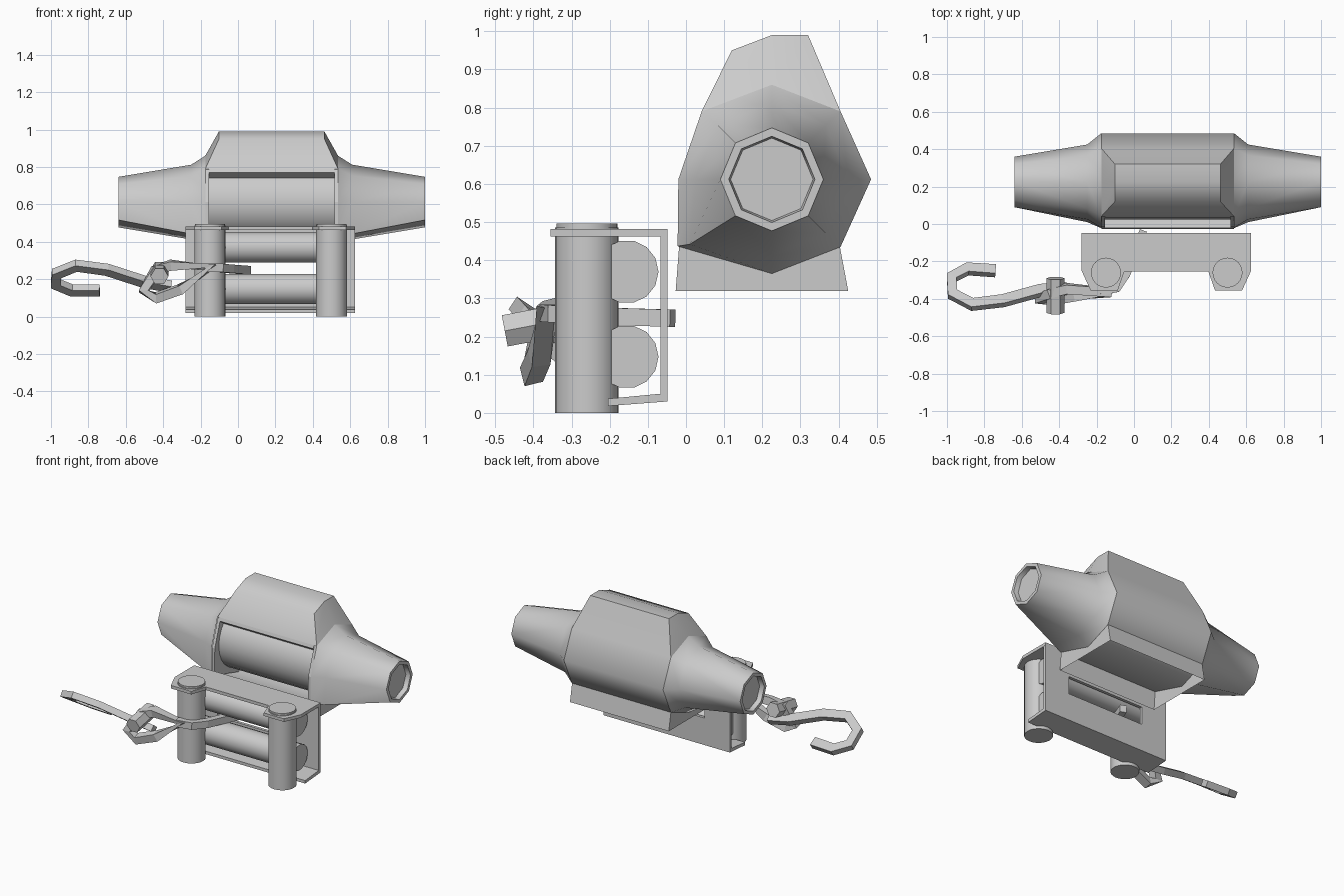
import bpy, bmesh
from math import pi, cos, sin
from mathutils import Vector

if "Cube" in bpy.data.objects:
    bpy.data.objects.remove(bpy.data.objects["Cube"])

CX, AY, AZ = 0.18, 0.225, 0.612          # winch mid plane and drum axis


def make(name, verts, faces, angle=None):
    me = bpy.data.meshes.new(name)
    bm = bmesh.new()
    vs = [bm.verts.new(v) for v in verts]
    for f in faces:
        bm.faces.new([vs[i] for i in f])
    bmesh.ops.recalc_face_normals(bm, faces=bm.faces)
    bm.to_mesh(me)
    bm.free()
    ob = bpy.data.objects.new(name, me)
    bpy.context.collection.objects.link(ob)
    if angle:
        bpy.ops.object.select_all(action='DESELECT')
        bpy.context.view_layer.objects.active = ob
        ob.select_set(True)
        bpy.ops.object.shade_smooth_by_angle(angle=angle)
    return ob


def loft(name, rings, cap=True, closed=False, angle=None):
    n, m = len(rings[0]), len(rings)
    verts = [p for r in rings for p in r]
    faces = [(i * n + j, i * n + (j + 1) % n, (i + 1) % m * n + (j + 1) % n, (i + 1) % m * n + j)
             for i in range(m if closed else m - 1) for j in range(n)]
    if cap and not closed:
        faces += [tuple(range(n)), tuple(range((m - 1) * n, m * n))]
    return make(name, verts, faces, angle)


def rod(name, a, b, r, sides):
    a, b = Vector(a), Vector(b)
    q = (b - a).to_track_quat('Z', 'Y')
    c = [q @ Vector((r * cos(2 * pi * i / sides), r * sin(2 * pi * i / sides), 0)) for i in range(sides)]
    return loft(name, [[a + p for p in c], [b + p for p in c]], angle=0.7 if sides > 6 else None)


def strap(name, path, up, w, h, closed=False):
    pts, up, rings = [Vector(p) for p in path], Vector(up).normalized(), []
    n = len(pts)
    for i, p in enumerate(pts):
        prev = pts[i - 1] if i or closed else p
        nxt = pts[(i + 1) % n] if i < n - 1 or closed else p
        t = (nxt - prev).normalized()
        s = t.cross(up).normalized()
        u = s.cross(t)
        rings.append([p + s * a * w / 2 + u * b * h / 2 for a, b in ((-1, -1), (1, -1), (1, 1), (-1, 1))])
    return loft(name, rings, closed=closed)


# Octagonal sections: top, top-front, front, bottom-front, bottom, bottom-back, back, top-back
def octagon(r):
    return [(AY - r * sin(i * pi / 4), AZ + r * cos(i * pi / 4)) for i in range(8)]


body = octagon(0.26)
body[0], body[2], body[3], body[4] = (AY, 0.86), (-0.02, AZ), (-0.022, 0.437), (AY, 0.365)
body[1], body[7], body[5] = (0.041, 0.79), (0.405, 0.79), (0.405, 0.435)
shoulder = octagon(0.2)
shoulder[3] = (0.01, 0.442)
HOOD = [(0.12, 0.95), (AY, 0.99), (0.32, 0.99)]

# Motor and gearbox housings, tapered with recessed ends
for s, side in ((1, 'right'), (-1, 'left')):
    secs = [(0.79, octagon(0.108)), (0.82, octagon(0.113)), (0.82, octagon(0.135)),
            (0.43, shoulder), (0.355, body)]
    verts = [(CX + s * x, y, z) for x, sec in secs for y, z in sec]
    faces = [(i * 8 + j, i * 8 + (j + 1) % 8, i * 8 + 8 + (j + 1) % 8, i * 8 + 8 + j)
             for i in range(4) for j in range(8)] + [tuple(range(8))]
    make(side + '_housing', verts, faces, 0.8)
    # cheek plate beside the drum
    inner = [(AY + (y - AY) * .985, AZ + (z - AZ) * .985) for y, z in body]
    loft(side + '_cheek', [[(CX + s * x, y, z) for y, z in inner] for x in (0.335, 0.354)])

# Drum cover: hood above, shell behind and below, front left open
verts = []
for s in (1, -1):
    verts += [(CX + s * 0.355, y, z) for y, z in body]
    verts += [(CX + s * 0.282, y, z) for y, z in HOOD]
chain = [1, 8, 9, 10, 7, 6, 5, 4, 3]
faces = [(a, b, b + 11, a + 11) for a, b in zip(chain, chain[1:])]
for o in (0, 11):
    faces += [(1 + o, o, 9 + o, 8 + o), (o, 7 + o, 10 + o, 9 + o)]
make('drum_cover', verts, faces, 0.9)
lip = [(0.041, 0.79), (0.034, 0.77), (0.08, 0.735), (0.09, 0.77)]
loft('hood_lip', [[(CX + x, y, z) for y, z in lip] for x in (-0.336, 0.336)])
rod('drum', (CX - .34, AY, AZ), (CX + .34, AY, AZ), 0.2, 24)


# Open mounting skirt under the body
def rect(y0, y1, z):
    return [(CX + a * 0.354, y, z) for a, y in ((-1, y0), (1, y0), (1, y1), (-1, y1))]


loft('mount_skirt', [rect(-0.018, 0.403, 0.437), rect(-0.027, 0.425, 0.32)], cap=False)

# Fairlead bracket: eared top plate, windowed back plate, sloping bottom plate
half = [(0.453, -0.048), (0.453, -0.25), (0.405, -0.355), (0.26, -0.355), (0.225, -0.255)]
outline = [(0.173 + x, y) for x, y in half] + [(0.173 - x, y) for x, y in half[::-1]]
loft('bracket_top', [[(x, y, z) for x, y in outline] for z in (0.462, 0.482)])


def frame(x0, x1, z0, z1, y):
    return [(x0, y, z0), (x1, y, z0), (x1, y, z1), (x0, y, z1)]


outer, hole = (-0.28, 0.625, 0.03, 0.48), (-0.1, 0.45, 0.205, 0.32)
loft('bracket_back', [frame(*outer, -0.067), frame(*outer, -0.048),
                      frame(*hole, -0.048), frame(*hole, -0.067)], closed=True)
foot = [(-0.048, 0.03), (-0.048, 0.052), (-0.205, 0.037), (-0.205, 0.018)]
loft('bracket_bottom', [[(x, y, z) for y, z in foot] for x in (-0.28, 0.625)])

# Fairlead rollers
for x, side in ((-0.15, 'left'), (0.5, 'right')):
    rod(side + '_roller', (x, -0.26, 0), (x, -0.26, 0.486), 0.083, 24)
    rod(side + '_roller_cap', (x, -0.26, 0.484), (x, -0.26, 0.496), 0.08, 24)
for z, side in ((0.37, 'upper'), (0.147, 'lower')):
    rod(side + '_roller', (-0.2, -0.155, z), (0.55, -0.155, z), 0.083, 14)

# Cable end, shackle loop, pin and hook
strap('cable_end', [(0.05, -0.035, 0.248), (-0.04, -0.27, 0.255), (-0.09, -0.345, 0.26),
                    (-0.18, -0.365, 0.262)], (0, 0, 1), 0.04, 0.045)
strap('shackle', [(-0.14, -0.365, 0.265), (-0.36, -0.345, 0.275), (-0.44, -0.37, 0.25),
                  (-0.505, -0.40, 0.135), (-0.44, -0.405, 0.1), (-0.31, -0.385, 0.145)],
      (0, 1, 0.25), 0.05, 0.05, closed=True)
rod('shackle_pin', (-0.42, -0.29, 0.25), (-0.42, -0.475, 0.215), 0.048, 6)
strap('hook', [(-0.36, -0.345, 0.16), (-0.5, -0.355, 0.185), (-0.7, -0.41, 0.25), (-0.865, -0.43, 0.272),
               (-0.97, -0.375, 0.23), (-0.975, -0.285, 0.175), (-0.89, -0.24, 0.14),
               (-0.74, -0.25, 0.14)], (0, 0.56, 0.83), 0.058, 0.04)
